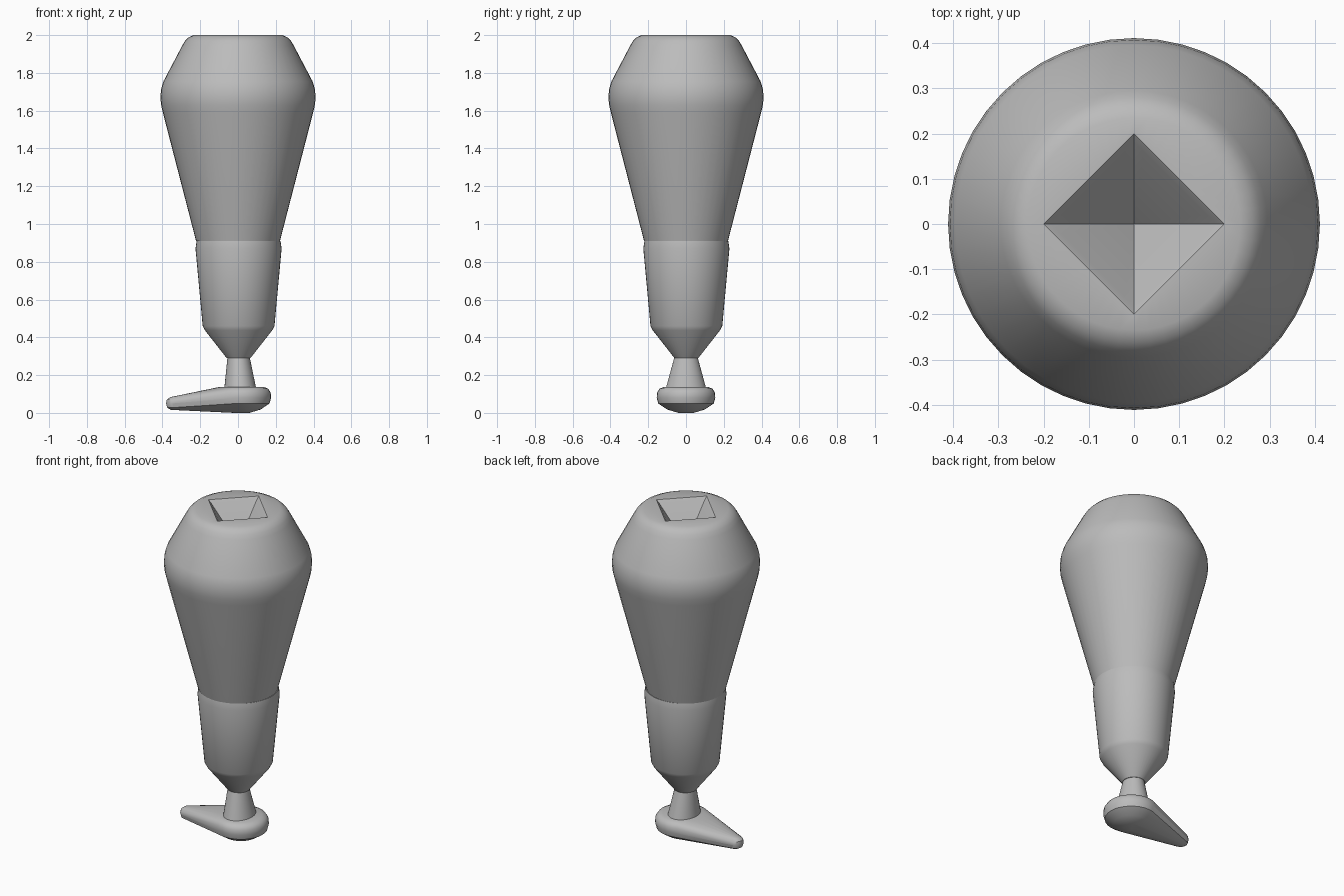
import bpy, bmesh
from math import cos, sin, tau, radians

cube = bpy.data.objects.get("Cube")
if cube:
    bpy.data.objects.remove(cube)

# Single grey plastic
grey = bpy.data.materials.new("plain grey")
grey.use_nodes = True
COLOUR = (0.5, 0.5, 0.5, 1)
grey.diffuse_color = COLOUR
grey.node_tree.nodes["Principled BSDF"].inputs["Base Color"].default_value = COLOUR


def finish(name, bm, angle=30):
    bmesh.ops.recalc_face_normals(bm, faces=bm.faces)
    mesh = bpy.data.meshes.new(name)
    bm.to_mesh(mesh)
    bm.free()
    obj = bpy.data.objects.new(name, mesh)
    bpy.context.collection.objects.link(obj)
    mesh.materials.append(grey)
    bpy.ops.object.select_all(action='DESELECT')
    obj.select_set(True)
    bpy.context.view_layer.objects.active = obj
    bpy.ops.object.shade_smooth_by_angle(angle=radians(angle))
    return obj


def circle(rx, z, cx=0, cy=0, ry=None, n=48):
    ry = ry or rx
    return [(cx + rx * cos(tau * i / n), cy + ry * sin(tau * i / n), z) for i in range(n)]


def diamond(r, z, n=48):
    ring = []
    for i in range(n):
        c, s = cos(tau * i / n), sin(tau * i / n)
        k = r / (abs(c) + abs(s))
        ring.append((k * c, k * s, z))
    return ring


def loft(name, rings, angle=30, tip=None):
    """Skin a stack of rings, closing the start flat and the end flat or to a tip."""
    bm = bmesh.new()
    loops = [[bm.verts.new(p) for p in ring] for ring in rings]
    n = len(loops[0])
    for a, b in zip(loops, loops[1:]):
        for i in range(n):
            j = (i + 1) % n
            bm.faces.new((a[i], a[j], b[j], b[i]))
    bm.faces.new(loops[0][::-1])
    if tip:
        t = bm.verts.new(tip)
        for i in range(n):
            bm.faces.new((loops[-1][i], loops[-1][(i + 1) % n], t))
    else:
        bm.faces.new(loops[-1])
    return finish(name, bm, angle)


# Thigh socket with a pyramid-shaped recess in its top
socket_profile = [(0.222, 0.91), (0.398, 1.59), (0.407, 1.63), (0.411, 1.67),
                  (0.407, 1.715), (0.395, 1.755), (0.295, 1.945), (0.28, 1.97),
                  (0.262, 1.988), (0.235, 2.0)]
loft("thigh_socket",
     [circle(r, z) for r, z in socket_profile] + [diamond(0.2, 2.0), diamond(0.182, 1.985)],
     tip=(0, 0, 1.78))

# Shin sleeve with its tapered lower end
shin_profile = [(0.063, 0.29), (0.178, 0.437), (0.19, 0.46), (0.228, 0.87), (0.222, 0.91)]
loft("shin_sleeve", [circle(r, z, 0.003, 0.002) for r, z in shin_profile], angle=25)

# Flared ankle post
loft("ankle_post", [circle(0.085, 0.125, 0.012, 0, 0.108),
                    circle(0.058, 0.3, 0.003, 0, 0.06)])

# Foot: a skin stretched over rounded heel and toe discs
heel = [(0.04, 0.0), (0.1, 0.018), (0.147, 0.05), (0.155, 0.08), (0.153, 0.108),
        (0.14, 0.128), (0.115, 0.138)]
toe = [(0.02, 0.016), (0.04, 0.028), (0.046, 0.05), (0.042, 0.07), (0.025, 0.083)]
bm = bmesh.new()
for discs, cx in ((heel, 0.02), (toe, -0.335)):
    for r, z in discs:
        for p in circle(r, z, cx, n=32):
            bm.verts.new(p)
hull = bmesh.ops.convex_hull(bm, input=bm.verts)
loose = [v for v in bm.verts if not v.link_faces]
bmesh.ops.delete(bm, geom=loose, context='VERTS')
finish("foot", bm, angle=40)
